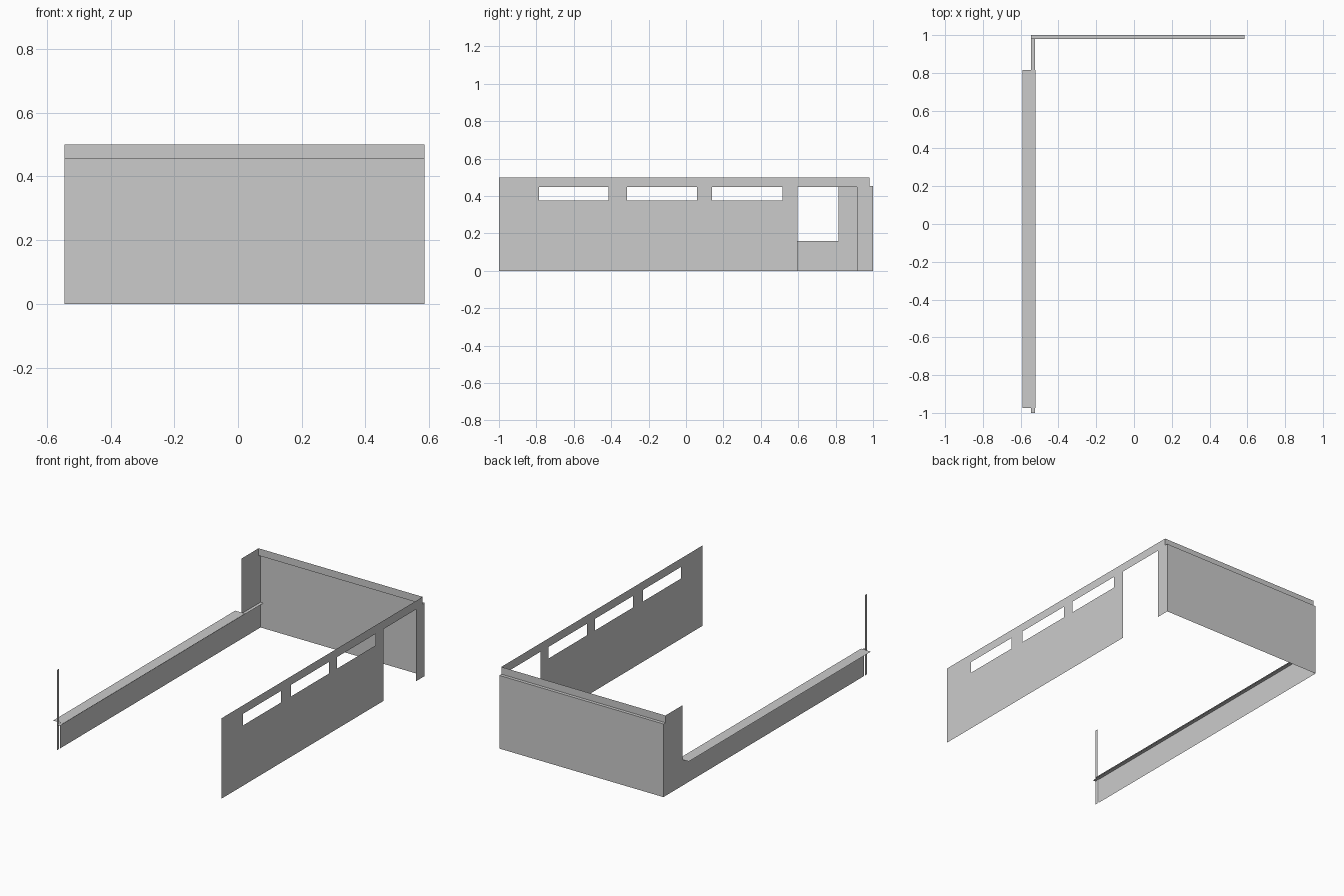
import bpy, bmesh

if "Cube" in bpy.data.objects:
    bpy.data.objects.remove(bpy.data.objects["Cube"])

def panel(name, axis, pos, us, vs, holes=()):
    """Flat sheet at axis=pos, split into a grid so openings can be left out."""
    for h in holes:
        us, vs = us + [h[0], h[1]], vs + [h[2], h[3]]
    us, vs = sorted(set(us)), sorted(set(vs))
    bm = bmesh.new()
    for u0, u1 in zip(us, us[1:]):
        for v0, v1 in zip(vs, vs[1:]):
            u, v = (u0 + u1) / 2, (v0 + v1) / 2
            if any(a < u < b and c < v < d for a, b, c, d in holes):
                continue
            pts = []
            for p in ((u0, v0), (u1, v0), (u1, v1), (u0, v1)):
                p = list(p)
                p.insert(axis, pos)
                pts.append(bm.verts.new(p))
            bm.faces.new(pts)
    bmesh.ops.remove_doubles(bm, verts=bm.verts, dist=1e-5)
    me = bpy.data.meshes.new(name)
    bm.to_mesh(me)
    bm.free()
    ob = bpy.data.objects.new(name, me)
    bpy.context.collection.objects.link(ob)
    return ob

X, Y, Z = 0, 1, 2
L, R = -0.545, 0.585          # left and right wall planes
STEP, TOP, SILL = 0.455, 0.5, 0.16

# Right wall: three high windows, a doorway and the stepped back corner
openings = [(-0.785, -0.415, 0.375, 0.447), (-0.315, 0.06, 0.375, 0.447),
            (0.14, 0.515, 0.375, 0.447), (0.595, 0.915, 0.0, 0.447),
            (0.98, 1.0, STEP, TOP)]
panel("right_wall", X, R, [-1.0, 1.0], [0.0, TOP], openings)

# Back wall with set-back upper band
panel("back_wall", Y, 1.0, [L, R], [0.0, STEP])
panel("back_step", Z, STEP, [L, R], [0.98, 1.0])
panel("back_upper_band", Y, 0.98, [L, R], [STEP, TOP])

# Left wall: low wall, back pier and slim front post around a wide opening
panel("left_low_wall", X, L, [-0.97, 1.0], [0.0, SILL])
panel("left_pier", X, L, [0.815, 1.0], [SILL, TOP], [(0.98, 1.0, STEP, TOP)])
panel("left_front_post", X, L, [-1.0, -0.982], [0.0, TOP])

# Ledge inside the low wall and counter sill over it
panel("left_ledge", Z, SILL - 0.003, [L, -0.525], [-1.0, 1.0])
panel("counter_sill", Z, SILL + 0.003, [-0.59, -0.522], [-0.975, 0.815])
